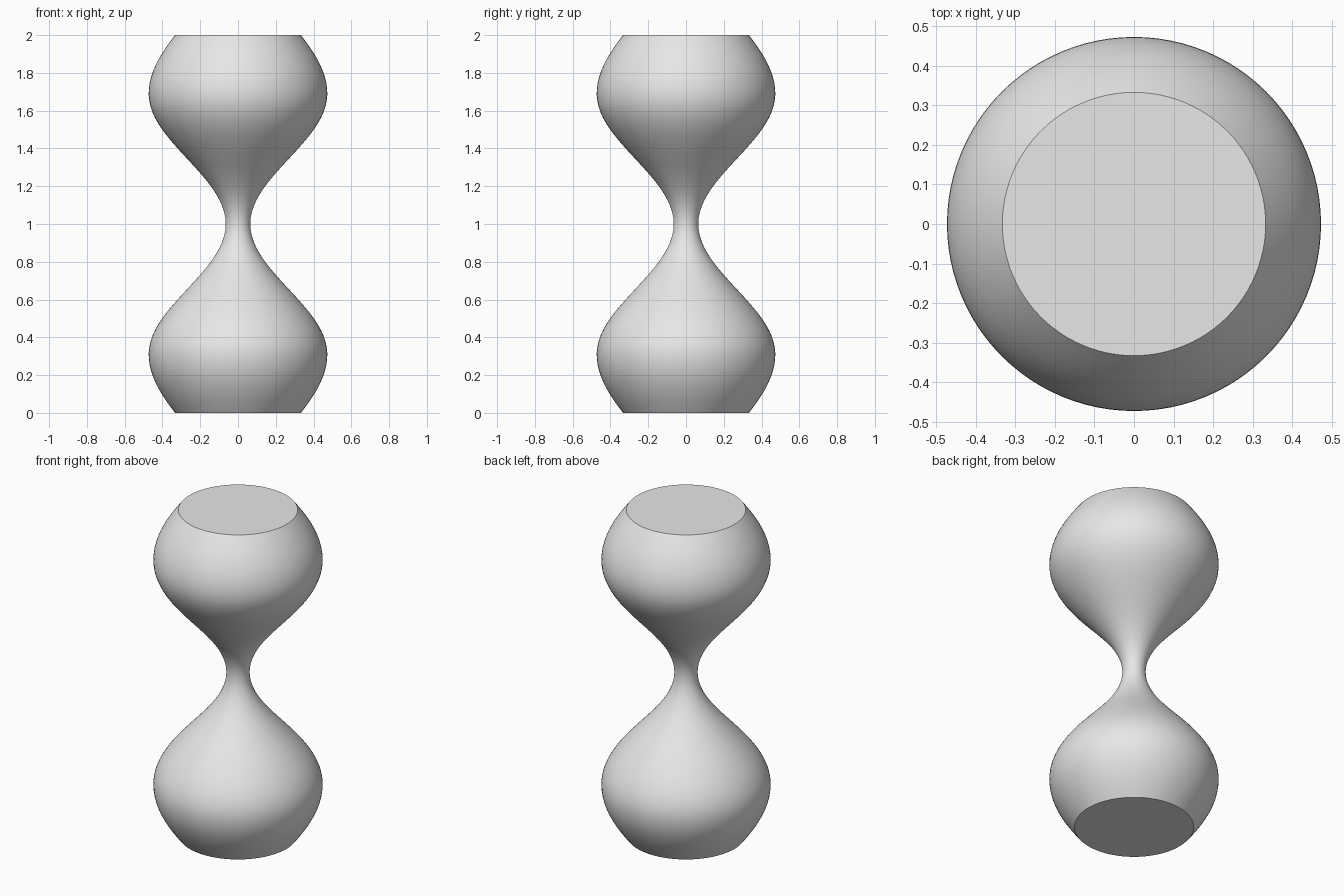
import bpy
import bmesh
from math import cos, pi

# Remove the default object
cube = bpy.data.objects.get("Cube")
if cube:
    bpy.data.objects.remove(cube, do_unlink=True)

SEGMENTS, RINGS = 96, 64
BULGE_Z, BULGE_R, NECK_R, END_R = 0.31, 0.473, 0.065, 0.333
MID_R, SWING = (BULGE_R + NECK_R) / 2, (BULGE_R - NECK_R) / 2


def radius(z):
    """Wave profile, mirrored about the neck at z = 1."""
    d = min(z, 2 - z)
    if d < BULGE_Z:
        return MID_R + SWING * cos(1.252 * (BULGE_Z - d) / BULGE_Z)
    return MID_R + SWING * cos(pi * (d - BULGE_Z) / (1 - BULGE_Z))


# Plain grey material
grey = bpy.data.materials.new("light grey")
grey.use_nodes = True
grey.diffuse_color = (0.8, 0.8, 0.8, 1)
grey.node_tree.nodes["Principled BSDF"].inputs["Base Color"].default_value = (0.8, 0.8, 0.8, 1)

# Turned body with flat end caps
bm = bmesh.new()
rings = []
for i in range(RINGS + 1):
    z = 2 * i / RINGS
    ring = bmesh.ops.create_circle(bm, segments=SEGMENTS, radius=radius(z))["verts"]
    for v in ring:
        v.co.z = z
    rings.append(ring)
for low, high in zip(rings, rings[1:]):
    for j in range(SEGMENTS):
        k = (j + 1) % SEGMENTS
        bm.faces.new((low[j], low[k], high[k], high[j]))
bm.faces.new(rings[0])
bm.faces.new(rings[-1])
bmesh.ops.recalc_face_normals(bm, faces=bm.faces)

mesh = bpy.data.meshes.new("hourglass_body")
bm.to_mesh(mesh)
bm.free()
mesh.materials.append(grey)
body = bpy.data.objects.new("hourglass_body", mesh)
bpy.context.collection.objects.link(body)

# Smooth sides, sharp rims
bpy.context.view_layer.objects.active = body
body.select_set(True)
bpy.ops.object.shade_smooth_by_angle(angle=pi / 6)
